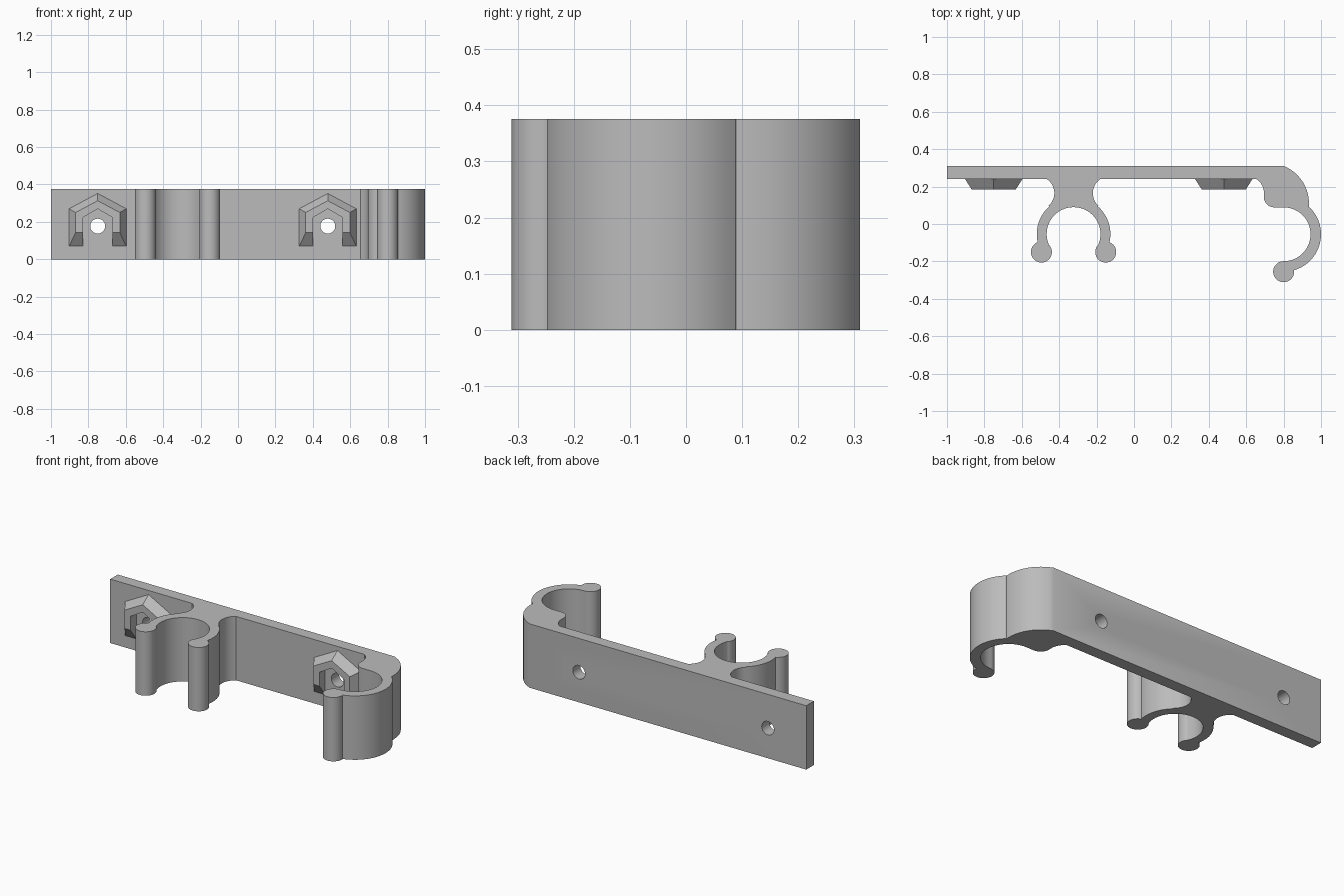
import bpy, bmesh
from math import sin, cos, radians, pi
from mathutils import Matrix

if "Cube" in bpy.data.objects:
    bpy.data.objects.remove(bpy.data.objects["Cube"])

HEIGHT = 0.376
BACK, FACE = 0.31, 0.24          # plate back and front
SCREWS = ((-0.75, 0.177), (0.48, 0.177))

grey = bpy.data.materials.new("plain grey")
grey.use_nodes = True
grey.diffuse_color = (0.5, 0.5, 0.5, 1)
grey.node_tree.nodes["Principled BSDF"].inputs["Base Color"].default_value = grey.diffuse_color


def arc(cx, cy, r, start, end):
    """Points along an arc, angles in degrees."""
    n = max(2, round(abs(end - start) / 6))
    angles = [radians(start + (end - start) * i / n) for i in range(n + 1)]
    return [(cx + r * cos(a), cy + r * sin(a)) for a in angles]


def make_object(name, bm):
    bmesh.ops.remove_doubles(bm, verts=bm.verts, dist=0.0005)
    bmesh.ops.recalc_face_normals(bm, faces=bm.faces)
    mesh = bpy.data.meshes.new(name)
    bm.to_mesh(mesh)
    bm.free()
    mesh.materials.append(grey)
    obj = bpy.data.objects.new(name, mesh)
    bpy.context.collection.objects.link(obj)
    return obj


# Open clip: left half of the outline, then mirrored
cx, cy = -0.323, -0.054
half = (arc(cx - 0.193, 0.165, 0.09, 56, -49)          # neck
        + arc(cx, cy, 0.197, 131, 193)                 # outside of ring
        + arc(cx - 0.172, cy - 0.096, 0.056, 111, 398) # rounded tip
        + arc(cx, cy, 0.144, 204, 90))                 # inside of ring
clip = half + [(2 * cx - x, y) for x, y in reversed(half[:-1])]

# Side hook at the left end
hx, hy = 0.8, -0.055
hook = (arc(0.605, 0.165, 0.09, 56, -8)
        + arc(0.75, 0.145, 0.056, 172, 270)            # inner bump
        + arc(hx, hy, 0.144, 90, -90)                  # inside of hook
        + arc(hx, hy - 0.2, 0.056, 90, 364)            # rounded tip
        + arc(hx, hy, 0.2, -74, 45.5)                  # outside of hook
        + arc(0.72, 0.11, 0.2155, -5.5, 68))           # shoulder

# Bracket body: one extruded outline
bm = bmesh.new()
outline = [(-1, BACK), (-1, FACE)] + clip + hook
base = bm.faces.new([bm.verts.new((x, y, 0)) for x, y in outline])
top = bmesh.ops.extrude_face_region(bm, geom=[base])["geom"]
bmesh.ops.translate(bm, vec=(0, 0, HEIGHT),
                    verts=[v for v in top if isinstance(v, bmesh.types.BMVert)])
bracket = make_object("clip_bracket", bm)

# Screw holes through the plate
bm = bmesh.new()
for x, z in SCREWS:
    place = Matrix.Translation((x, 0.275, z)) @ Matrix.Rotation(pi / 2, 4, "X")
    bmesh.ops.create_cone(bm, cap_ends=True, segments=32, radius1=0.04,
                          radius2=0.04, depth=0.2, matrix=place)
cutter = make_object("hole_cutter", bm)
cutter.hide_render = True
mod = bracket.modifiers.new("screw holes", "BOOLEAN")
mod.operation, mod.solver, mod.object = "DIFFERENCE", "EXACT", cutter
bpy.context.view_layer.objects.active = bracket
bracket.select_set(True)
bpy.ops.object.modifier_apply(modifier=mod.name)
bpy.data.objects.remove(cutter)
bpy.ops.object.shade_smooth_by_angle(angle=radians(30))


def gable(width, bottom, eave, peak):
    return [(-width, bottom), (-width, eave), (0, peak), (width, eave), (width, bottom)]


# Nut holders: tapered gabled frames, open at the bottom
def nut_holder(name, cx):
    bm = bmesh.new()
    loops = []
    for y, shape in ((FACE, gable(0.153, 0.07, 0.27, 0.352)),
                     (0.185, gable(0.118, 0.142, 0.25, 0.313)),
                     (0.185, gable(0.08, 0.142, 0.223, 0.269)),
                     (FACE, gable(0.08, 0.07, 0.223, 0.269))):
        loops.append([bm.verts.new((cx + x, y, z)) for x, z in shape])
    for a, b in zip(loops, loops[1:] + loops[:1]):
        for i in range(4):
            bm.faces.new((a[i], a[i + 1], b[i + 1], b[i]))
    for end in (0, -1):
        bm.faces.new([loop[end] for loop in loops])
    make_object(name, bm)


nut_holder("right_nut_holder", SCREWS[0][0])
nut_holder("left_nut_holder", SCREWS[1][0])
